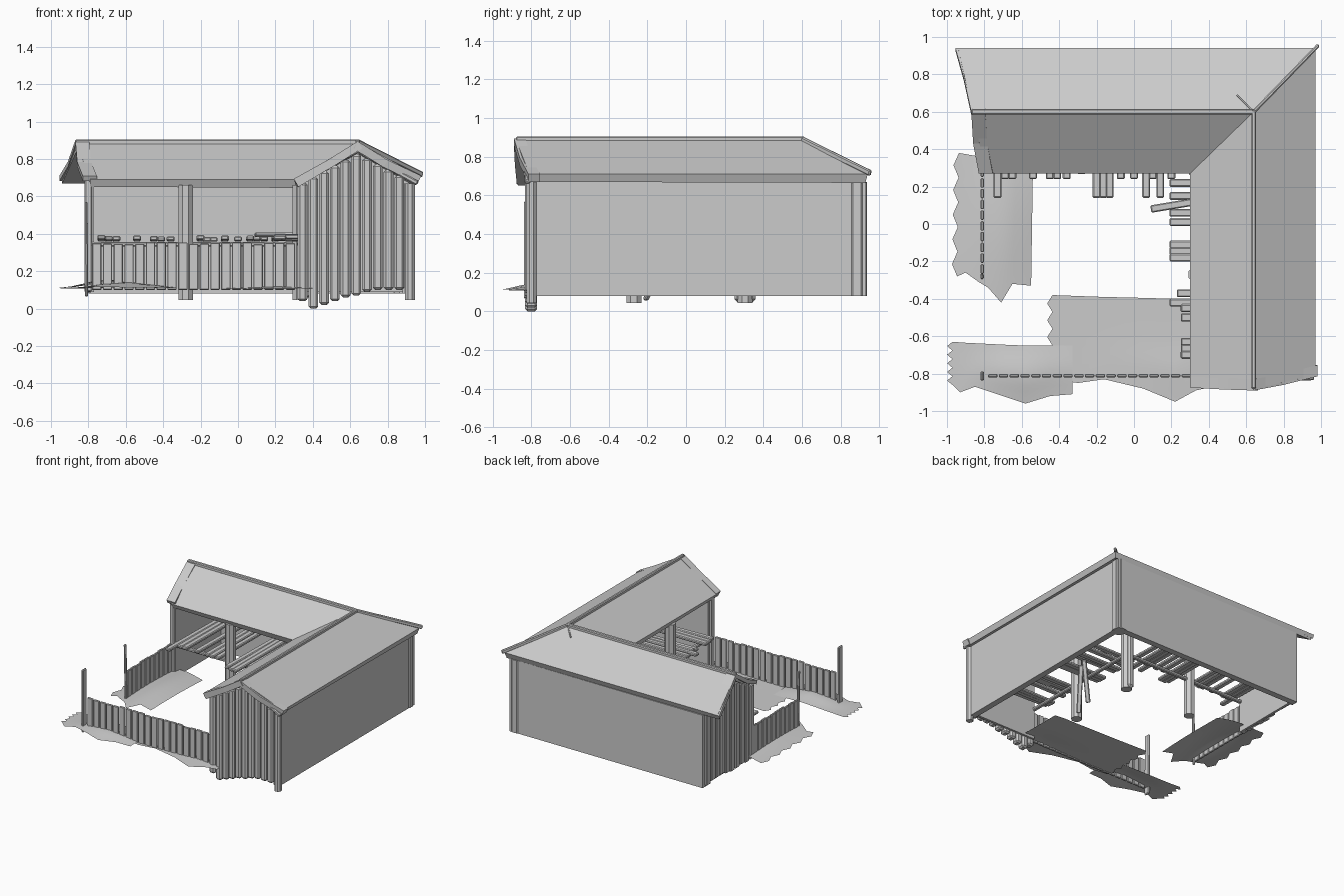
import bpy, bmesh, math, random
from mathutils import Vector, Matrix

random.seed(4)
cube = bpy.data.objects.get("Cube")
if cube:
    bpy.data.objects.remove(cube, do_unlink=True)


def make(name, bm, bevel=0.0):
    bmesh.ops.recalc_face_normals(bm, faces=bm.faces)
    mesh = bpy.data.meshes.new(name)
    bm.to_mesh(mesh)
    bm.free()
    obj = bpy.data.objects.new(name, mesh)
    bpy.context.collection.objects.link(obj)
    if bevel:
        mod = obj.modifiers.new("Bevel", "BEVEL")
        mod.width = bevel
        mod.segments = 1
    return obj


def beam(name, start, end, width, height, bevel=0.006):
    """Chamfered board running from start to end."""
    a, b = Vector(start), Vector(end)
    along = (b - a).normalized()
    ref = Vector((0, 0, 1)) if abs(along.z) < 0.95 else Vector((0, 1, 0))
    side = ref.cross(along).normalized()
    up = along.cross(side)
    frame = Matrix((along, side, up)).transposed().to_4x4()
    frame.translation = (a + b) / 2
    bm = bmesh.new()
    size = Matrix.Diagonal(((b - a).length, width, height, 1))
    bmesh.ops.create_cube(bm, size=1, matrix=frame @ size)
    return make(name, bm, bevel)


def box(name, low, high, bevel=0.0):
    bm = bmesh.new()
    a, b = Vector(low), Vector(high)
    bmesh.ops.create_cube(bm, size=1, matrix=Matrix.Translation((a + b) / 2)
                          @ Matrix.Diagonal((*(b - a), 1)))
    return make(name, bm, bevel)


def post(name, x, y, low, high, radius):
    bm = bmesh.new()
    turn = Matrix.Rotation(math.pi / 8, 4, "Z")
    bmesh.ops.create_cone(bm, segments=8, radius1=radius, radius2=radius, depth=high - low,
                          cap_ends=True, matrix=Matrix.Translation((x, y, (low + high) / 2)) @ turn)
    return make(name, bm)


def slab(name, quads, thickness):
    """Sheet of quads thickened on its underside."""
    bm = bmesh.new()
    for quad in quads:
        bm.faces.new([bm.verts.new(p) for p in quad])
    bmesh.ops.remove_doubles(bm, verts=bm.verts, dist=0.0001)
    obj = make(name, bm)
    mod = obj.modifiers.new("Thickness", "SOLIDIFY")
    mod.thickness = thickness
    mod.offset = -1 if obj.data.polygons[0].normal.z > 0 else 1
    mod.use_even_offset = True
    return obj


def gable_panel(name, outline, depth):
    bm = bmesh.new()
    face = bm.faces.new([bm.verts.new(p) for p in outline])
    new = bmesh.ops.extrude_face_region(bm, geom=[face], use_keep_orig=True)["geom"]
    verts = [v for v in new if isinstance(v, bmesh.types.BMVert)]
    bmesh.ops.translate(bm, vec=depth, verts=verts)
    return make(name, bm)


# Outer walls
box("back_wall", (-0.8, 0.88, 0.08), (0.93, 0.93, 0.67))
box("side_wall", (0.88, -0.8, 0.08), (0.93, 0.93, 0.67))
gable_panel("front_gable_wall", [(0.33, -0.775, 0.09), (0.92, -0.775, 0.09), (0.92, -0.775, 0.67),
                                 (0.64, -0.775, 0.83), (0.33, -0.775, 0.66)], (0, 0.02, 0))
gable_panel("left_gable_wall", [(-0.79, 0.3, 0.09), (-0.79, 0.92, 0.09), (-0.79, 0.92, 0.67),
                                (-0.79, 0.6, 0.83), (-0.79, 0.3, 0.66)], (0.02, 0, 0))

# Octagonal posts
post("rear_corner_post", 0.885, 0.885, 0.081, 0.67, 0.056)
for name, x, y in (("back_wing_post", -0.28, 0.305), ("inner_corner_post", 0.33, 0.305),
                   ("side_wing_post", 0.33, -0.27)):
    post(name, x, y, 0.045, 0.66, 0.042)
box("inner_corner_brace", (0.295, 0.25, 0.05), (0.35, 0.36, 0.65), 0.015)
post("front_corner_post", 0.92, -0.8, 0.045, 0.67, 0.028)

# L-shaped roof: shared ridge, hip and valley points
ridge_end, ridge_mid, ridge_front = (-0.865, 0.6, 0.89), (0.64, 0.6, 0.89), (0.64, -0.88, 0.89)
back_end, hip_end, side_front = (-0.94, 0.94, 0.71), (0.97, 0.94, 0.71), (0.97, -0.81, 0.71)
inner_end, valley_end, inner_front = (-0.79, 0.27, 0.69), (0.3, 0.27, 0.69), (0.3, -0.87, 0.69)
slab("roof", [(ridge_end, ridge_mid, hip_end, back_end),
              (ridge_mid, ridge_front, side_front, hip_end),
              (ridge_end, inner_end, valley_end, ridge_mid),
              (ridge_mid, valley_end, inner_front, ridge_front)], 0.045)
beam("back_ridge_cap", (-0.87, 0.6, 0.89), (0.64, 0.6, 0.89), 0.03, 0.03)
beam("side_ridge_cap", (0.64, 0.61, 0.89), (0.64, -0.88, 0.89), 0.025, 0.03)
beam("hip_cap", ridge_mid, (0.985, 0.955, 0.715), 0.02, 0.03)
beam("ridge_splinter", (0.63, 0.61, 0.885), (0.55, 0.69, 0.85), 0.01, 0.012, 0.002)


# Sagging gable edge boards
def bargeboard(name, points, depth, shift):
    s = Vector(shift)
    pts = [Vector(p) for p in points]
    slab(name, [(a, b, b + s, a + s) for a, b in zip(pts, pts[1:])], depth)


bargeboard("front_gable_edge_right", [(0.64, -0.89, 0.895), (0.8, -0.86, 0.795),
                                      (0.98, -0.815, 0.71)], 0.045, (0, 0.06, 0))
bargeboard("front_gable_edge_left", [(0.64, -0.89, 0.895), (0.48, -0.885, 0.795),
                                     (0.3, -0.875, 0.695)], 0.045, (0, 0.06, 0))
bargeboard("left_gable_edge_front", [(-0.87, 0.6, 0.9), (-0.86, 0.43, 0.785),
                                     (-0.83, 0.27, 0.71)], 0.03, (0.075, 0, 0))
bargeboard("left_gable_edge_back", [(-0.87, 0.6, 0.9), (-0.91, 0.78, 0.785),
                                    (-0.955, 0.94, 0.71)], 0.03, (0.08, 0, 0))
for end, x in (("left", 0.31), ("right", 0.96)):
    beam("front_rafter_" + end, (0.64, -0.83, 0.845), (x, -0.82, 0.67), 0.03, 0.025)

# Gable planks with uneven feet
feet = (0.04, 0.0, 0.02, 0.04, 0.06, 0.07, 0.09, 0.1, 0.1, 0.1)
for i, foot in enumerate(feet):
    x = 0.345 + i * 0.0575
    top = 0.83 - 0.53 * abs(x - 0.64)
    box("front_gable_plank", (x - 0.026, -0.832, foot), (x + 0.026, -0.77, top), 0.012)
    y = 0.32 + i * 0.062
    top = 0.83 - 0.5 * abs(y - 0.6)
    low = 0.095 + random.uniform(-0.01, 0.02)
    box("left_gable_plank", (-0.82, y - 0.027, low), (-0.78, y + 0.027, top), 0.006)

# Yard fences and end stakes
for i in range(19):
    x = -0.755 + i * 0.0575
    top = 0.35 + random.uniform(-0.006, 0.006)
    box("front_fence_plank", (x - 0.025, -0.82, 0.1), (x + 0.025, -0.803, top), 0.004)
for i in range(10):
    y = -0.24 + i * 0.0575
    top = 0.35 + random.uniform(-0.006, 0.006)
    box("left_fence_plank", (-0.82, y - 0.025, 0.1), (-0.803, y + 0.025, top), 0.004)
beam("front_fence_stake", (-0.81, -0.813, 0.065), (-0.813, -0.813, 0.57), 0.018, 0.05)
beam("left_fence_stake", (-0.81, -0.275, 0.08), (-0.813, -0.285, 0.57), 0.018, 0.022)

# Loft beams and broken loft boards
beam("back_loft_beam", (-0.79, 0.31, 0.345), (0.33, 0.31, 0.345), 0.03, 0.025)
beam("side_loft_beam", (0.33, 0.31, 0.345), (0.33, -0.79, 0.345), 0.03, 0.025)
for x, y in ((-.73, .14), (-.69, .24), (-.65, .24), (-.54, .24), (-.45, .24), (-.41, .24),
             (-.36, .24), (-.2, .14), (-.165, .14), (-.13, .14), (-.07, .24), (0, .24),
             (.065, .14), (.1, .24), (.14, .14), (.2, .24)):
    z = 0.37 + random.uniform(0, 0.015)
    beam("back_loft_board", (x, y, z), (x, 0.88, 0.37), 0.042, 0.024)
for y, x in ((.22, .19), (.15, .19), (.06, .19), (.01, .19), (-.11, .19), (-.145, .19),
             (-.18, .19), (-.37, .23), (-.42, .19), (-.45, .25), (-.5, .25), (-.63, .25),
             (-.665, .25), (-.7, .25)):
    z = 0.37 + random.uniform(0, 0.02)
    beam("side_loft_board", (x, y, z), (0.88, y, 0.37), 0.042, 0.024)
beam("loose_board", (0.09, 0.08, 0.395), (0.45, 0.14, 0.395), 0.04, 0.022)
beam("fallen_board_a", (0.47, -0.05, 0.36), (0.36, -0.21, 0.06), 0.035, 0.02)
beam("fallen_board_b", (0.5, 0.02, 0.36), (0.36, -0.1, 0.1), 0.035, 0.02)


# Torn ground sheets lofted between two edges, ragged at the outer end
def ground(name, edge_a, edge_b, center, radius, height, rows=10):
    bm = bmesh.new()
    grid = []
    for i, (a, b) in enumerate(zip(edge_a, edge_b)):
        column = []
        for j in range(rows + 1):
            p = Vector(a).lerp(Vector(b), j / rows)
            if i == 0:
                p.x += 0.014 * (-1) ** j
            dx, dy = (p.x - center[0]) / radius[0], (p.y - center[1]) / radius[1]
            z = 0.107 + height * math.exp(-dx * dx - dy * dy)
            column.append(bm.verts.new((p.x, p.y, z)))
        grid.append(column)
    for c, d in zip(grid, grid[1:]):
        for j in range(rows):
            bm.faces.new((c[j], d[j], d[j + 1], c[j + 1]))
    obj = make(name, bm)
    for f in obj.data.polygons:
        f.use_smooth = True


ground("front_left_ground",
       [(-.985, -.86), (-.93, -.9), (-.85, -.87), (-.73, -.91), (-.58, -.96), (-.45, -.92), (-.33, -.91)],
       [(-.985, -.63), (-.9, -.635), (-.8, -.64), (-.7, -.645), (-.58, -.65), (-.46, -.65), (-.33, -.65)],
       (-.6, -.8), (.2, .12), .035)
ground("front_right_ground",
       [(-.45, -.83), (-.3, -.85), (-.16, -.83), (.05, -.88), (.22, -.95), (.33, -.89), (.42, -.87)],
       [(-.45, -.38), (-.3, -.385), (-.16, -.39), (.05, -.395), (.22, -.4), (.33, -.4), (.42, -.41)],
       (.2, -.78), (.15, .1), .015)
ground("left_ground",
       [(-.96, -.28), (-.9, -.26), (-.83, -.31), (-.78, -.34), (-.71, -.42), (-.65, -.32), (-.55, -.33)],
       [(-.95, .38), (-.88, .37), (-.82, .36), (-.76, .35), (-.7, .34), (-.63, .33), (-.54, .32)],
       (-.7, 0), (.16, .5), .05)
